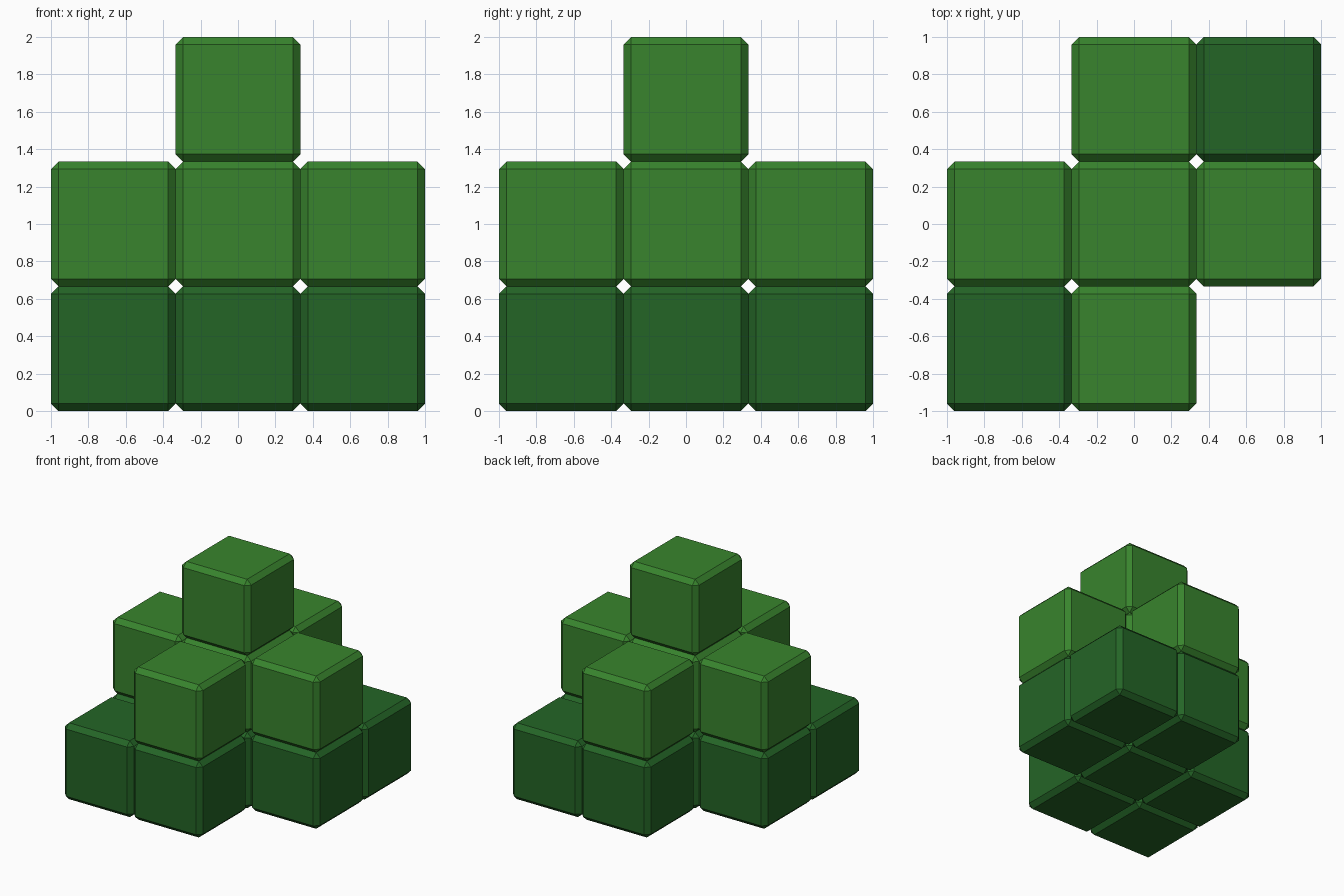
import bpy
import bmesh

if "Cube" in bpy.data.objects:
    bpy.data.objects.remove(bpy.data.objects["Cube"])

CELL = 2 / 3      # edge length of one foliage cube
CHAMFER = 0.04


def material(name, rgb):
    mat = bpy.data.materials.new(name)
    mat.diffuse_color = (*rgb, 1.0)
    mat.use_nodes = True
    mat.node_tree.nodes["Principled BSDF"].inputs["Base Color"].default_value = mat.diffuse_color
    return mat


light = material("light leaf green", (0.0395, 0.231, 0.0262))
dark = material("dark leaf green", (0.0176, 0.130, 0.0194))


def leaf_block(name, x, y, level, mat):
    """One flat-shaded chamfered cube in grid cell (x, y, level)."""
    bm = bmesh.new()
    bmesh.ops.create_cube(bm, size=CELL)
    bmesh.ops.bevel(bm, geom=bm.edges[:], offset=CHAMFER, offset_type='OFFSET',
                    segments=1, affect='EDGES')
    mesh = bpy.data.meshes.new(name)
    bm.to_mesh(mesh)
    bm.free()
    mesh.materials.append(mat)
    obj = bpy.data.objects.new(name, mesh)
    obj.location = (x * CELL, y * CELL, (level + 0.5) * CELL)
    bpy.context.collection.objects.link(obj)


cross = [(0, 0), (1, 0), (-1, 0), (0, 1), (0, -1)]

# Bottom layer: cross plus two opposite corners
for i, (x, y) in enumerate(cross + [(1, 1), (-1, -1)]):
    leaf_block(f"bottom_leaf_block_{i + 1}", x, y, 0, dark)

# Middle layer: cross
for i, (x, y) in enumerate(cross):
    leaf_block(f"middle_leaf_block_{i + 1}", x, y, 1, light)

# Top block
leaf_block("top_leaf_block", 0, 0, 2, light)
